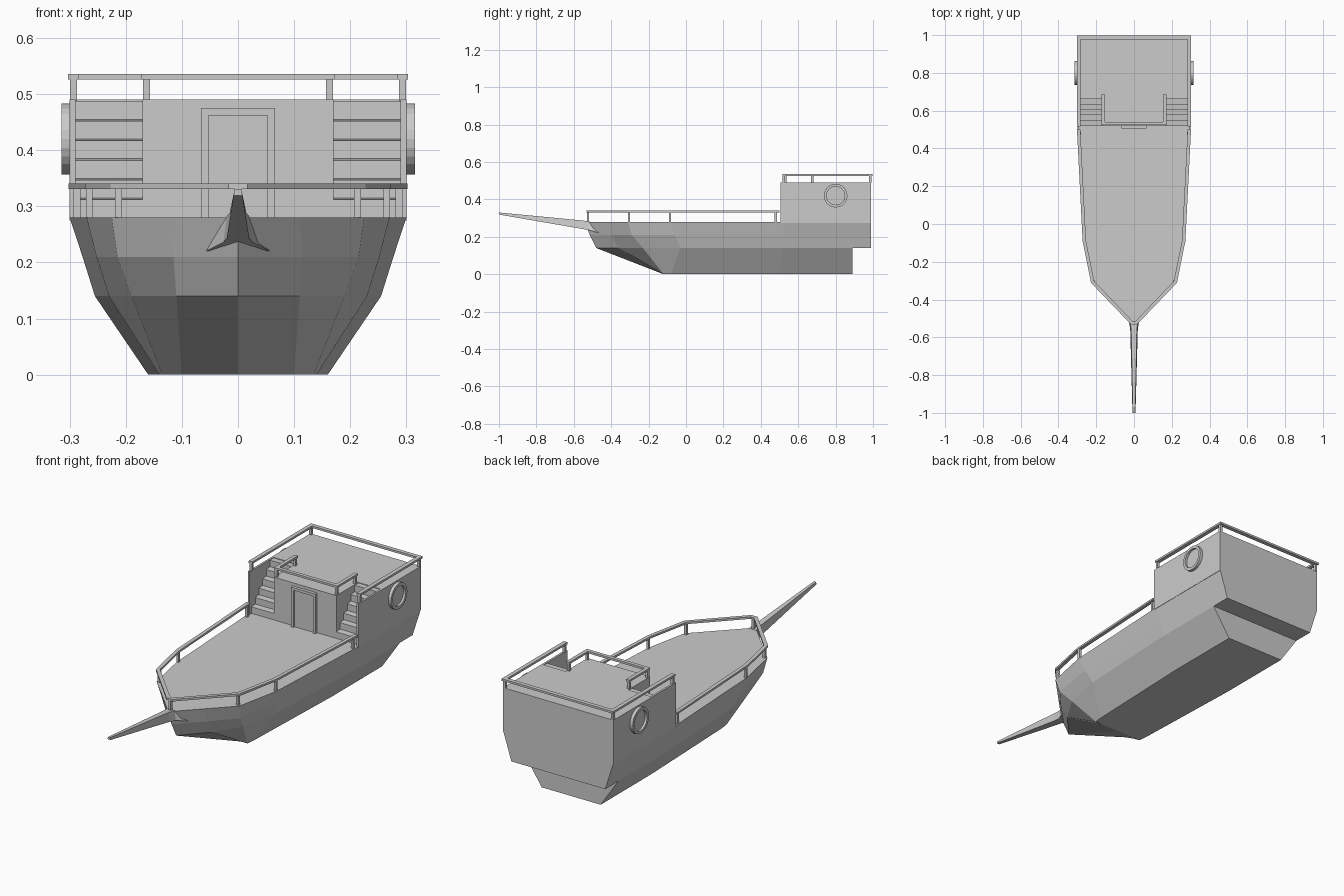
import bpy, bmesh, math
from mathutils import Vector

if "Cube" in bpy.data.objects:
    bpy.data.objects.remove(bpy.data.objects["Cube"])


def finish(name, bm, merge=True):
    if merge:
        bmesh.ops.remove_doubles(bm, verts=bm.verts, dist=1e-5)
    bmesh.ops.recalc_face_normals(bm, faces=bm.faces)
    me = bpy.data.meshes.new(name)
    bm.to_mesh(me)
    bm.free()
    ob = bpy.data.objects.new(name, me)
    bpy.context.collection.objects.link(ob)
    return ob


def add_box(bm, x0, x1, y0, y1, z0, z1):
    v = [bm.verts.new((x, y, z)) for z in (z0, z1)
         for x, y in ((x0, y0), (x1, y0), (x1, y1), (x0, y1))]
    for f in ((0, 1, 2, 3), (4, 5, 6, 7), (0, 1, 5, 4), (1, 2, 6, 5), (2, 3, 7, 6), (3, 0, 4, 7)):
        bm.faces.new([v[i] for i in f])


def prism(bm, pts, z0, z1):
    a, b = ([bm.verts.new((x, y, z)) for x, y in pts] for z in (z0, z1))
    bm.faces.new(a)
    bm.faces.new(b)
    n = len(pts)
    for i in range(n):
        j = (i + 1) % n
        bm.faces.new((a[i], a[j], b[j], b[i]))


def mirror_path(pts):
    """Right half listed from the back to the centre line; returns the full path."""
    return pts + [(-x, y) for x, y in reversed(pts) if x != 0]


def railing(name, path, posts, half, z_foot, z0, z1):
    """Mitred handrail along a flat path, plus square posts."""
    bm = bmesh.new()
    P = [Vector(p) for p in path]
    left, right = [], []
    for i, p in enumerate(P):
        dirs = [(b - a).normalized() for a, b in zip(P[max(i - 1, 0):i + 1], P[max(i - 1, 0) + 1:i + 2])]
        n = [Vector((-d.y, d.x)) for d in dirs]
        m = (n[0] + n[-1]).normalized()
        off = m * half / max(m.dot(n[0]), 0.4)
        left.append(tuple(p + off))
        right.append(tuple(p - off))
    prism(bm, left + right[::-1], z0, z1)
    for x, y in posts:
        add_box(bm, x - .006, x + .006, y - .006, y + .006, z_foot, z0 + .002)
    return finish(name, bm, False)


# Hull: half-breadth outlines at four heights, from bow to stern
rows = [
    (.28, [(0, -.54), (.11, -.427), (.225, -.31), (.27, -.09), (.30, .52), (.30, .89), (.30, .99)]),
    (.21, [(0, -.515), (.115, -.40), (.215, -.29), (.252, -.06), (.277, .52), (.277, .89), (.277, .99)]),
    (.14, [(0, -.48), (.11, -.36), (.19, -.23), (.23, -.03), (.255, .52), (.255, .89), (.255, .99)]),
    (0, [(0, -.12), (.10, -.12), (.135, -.12), (.14, -.08), (.16, .50), (.16, .89)]),
]
bm = bmesh.new()
half = {s: [[bm.verts.new((s * x, y, z)) for x, y in r] for z, r in rows] for s in (1, -1)}
for s in (1, -1):
    for a, b in zip(half[s], half[s][1:]):
        for i in range(len(b) - 1):
            bm.faces.new((a[i], a[i + 1], b[i + 1], b[i]))
R, L = half[1], half[-1]
bm.faces.new(R[0] + L[0][:0:-1])                       # deck
bm.faces.new(R[3][1:] + L[3][:0:-1])                   # bottom
bm.faces.new((R[2][5], R[2][6], L[2][6], L[2][5]))     # stern ledge
bm.faces.new((R[2][5], R[3][5], L[3][5], L[2][5]))     # lower transom
bm.faces.new((R[0][6], R[1][6], R[2][6], L[2][6], L[1][6], L[0][6]))
finish("hull", bm)

# Cabin with stair recesses on both sides
bm = bmesh.new()
prism(bm, mirror_path([(.30, .99), (.30, .505), (.29, .505), (.29, .69), (.17, .69), (.17, .52)]), .275, .49)
finish("cabin", bm)

# Stairs
for side, s in (("right", 1), ("left", -1)):
    bm = bmesh.new()
    n = 6
    prof = [(.69, .278)]
    for i in range(n):
        y = .52 + .17 * i / n
        prof += [(y, .28 + .21 * i / n), (y, .28 + .21 * (i + 1) / n - .003)]
    prof.append((.69, .487))
    a, b = ([bm.verts.new((s * x, y, z)) for y, z in prof] for x in (.17, .29))
    bm.faces.new(a)
    bm.faces.new(b)
    for i in range(len(prof)):
        j = (i + 1) % len(prof)
        bm.faces.new((a[i], a[j], b[j], b[i]))
    finish(side + "_stairs", bm, False)

# Door and its frame
bm = bmesh.new()
for s in (-1, 1):
    x = sorted((s * .053, s * .066))
    add_box(bm, x[0], x[1], .505, .525, .28, .475)
add_box(bm, -.053, .053, .505, .525, .462, .475)
finish("door_frame", bm, False)
bm = bmesh.new()
add_box(bm, -.053, .053, .514, .525, .28, .462)
finish("door", bm)

# Deck railing
rail = [(.293, .50), (.263, -.09), (.219, -.307), (.013, -.522)]
posts = [(s * x, y) for s in (1, -1) for x, y in ((.287, .48), (.265, -.085), (.213, -.305))] + [(0, -.524)]
railing("deck_railing", mirror_path(rail), posts, .009, .278, .331, .341)

# Upper deck railings
outer = [(.293, .515), (.293, .988)]
railing("stern_railing", mirror_path(outer),
        [(s * .293, y) for s in (1, -1) for y in (.523, .985)], .01, .488, .526, .536)
inner = [(.163, .685), (.163, .532)]
railing("balcony_railing", mirror_path(inner),
        [(s * .163, y) for s in (1, -1) for y in (.532, .675)], .009, .488, .526, .536)

# Portholes: lathed ring with a recessed pane
for side, s in (("right", 1), ("left", -1)):
    bm = bmesh.new()
    n = 24
    rings = [[bm.verts.new((s * x, .80 + r * math.cos(2 * math.pi * k / n), .42 + r * math.sin(2 * math.pi * k / n)))
              for k in range(n)] for r, x in ((.063, .297), (.063, .315), (.049, .315), (.049, .304))]
    for a, b in zip(rings, rings[1:]):
        for k in range(n):
            j = (k + 1) % n
            bm.faces.new((a[k], a[j], b[j], b[k]))
    bm.faces.new(rings[-1])
    bm.faces.new(rings[0])
    finish(side + "_porthole", bm)

# Bowsprit: tapering spar that flares where it meets the bow
bm = bmesh.new()
sections = [(-1, .008, .33, .319), (-.56, .02, .288, .243), (-.52, .026, .283, .236), (-.465, .057, .235, .22)]
loops = [[bm.verts.new(p) for p in ((-w, y, lo), (w, y, lo), (w * .75, y, hi), (-w * .75, y, hi))]
         for y, w, hi, lo in sections]
for a, b in zip(loops, loops[1:]):
    for k in range(4):
        j = (k + 1) % 4
        bm.faces.new((a[k], a[j], b[j], b[k]))
bm.faces.new(loops[0])
bm.faces.new(loops[-1])
finish("bowsprit", bm)
